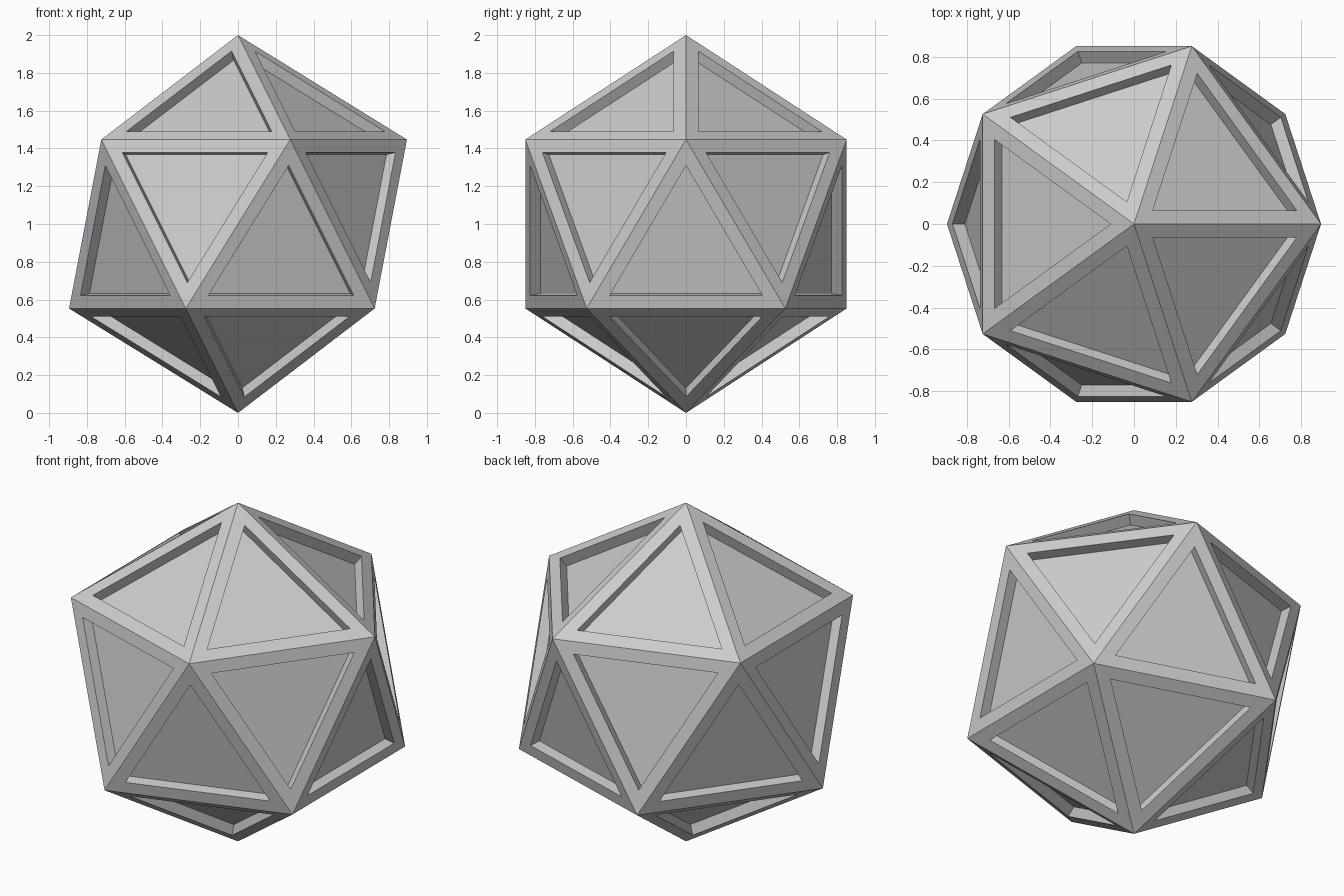
import bpy, bmesh
from mathutils import Matrix

if "Cube" in bpy.data.objects:
    bpy.data.objects.remove(bpy.data.objects["Cube"])

FRAME_WIDTH = 0.07
RECESS_DEPTH = 0.06

# Icosahedron resting on its lowest point
bm = bmesh.new()
bmesh.ops.create_icosphere(bm, subdivisions=1, radius=1.0,
                           matrix=Matrix.Translation((0, 0, 1)))
bm.normal_update()
panels = bm.faces[:]

# Flat frame around every triangle
bmesh.ops.inset_individual(bm, faces=panels, thickness=FRAME_WIDTH,
                           use_even_offset=True)
bm.normal_update()

# Straight-walled recess: push each inner triangle inward
recessed = bmesh.ops.extrude_discrete_faces(bm, faces=panels)["faces"]
for face in recessed:
    face.normal_update()
    bmesh.ops.translate(bm, verts=face.verts, vec=face.normal * -RECESS_DEPTH)
bm.normal_update()

mesh = bpy.data.meshes.new("panelled_icosahedron")
bm.to_mesh(mesh)
bm.free()
obj = bpy.data.objects.new("panelled_icosahedron", mesh)
bpy.context.collection.objects.link(obj)
